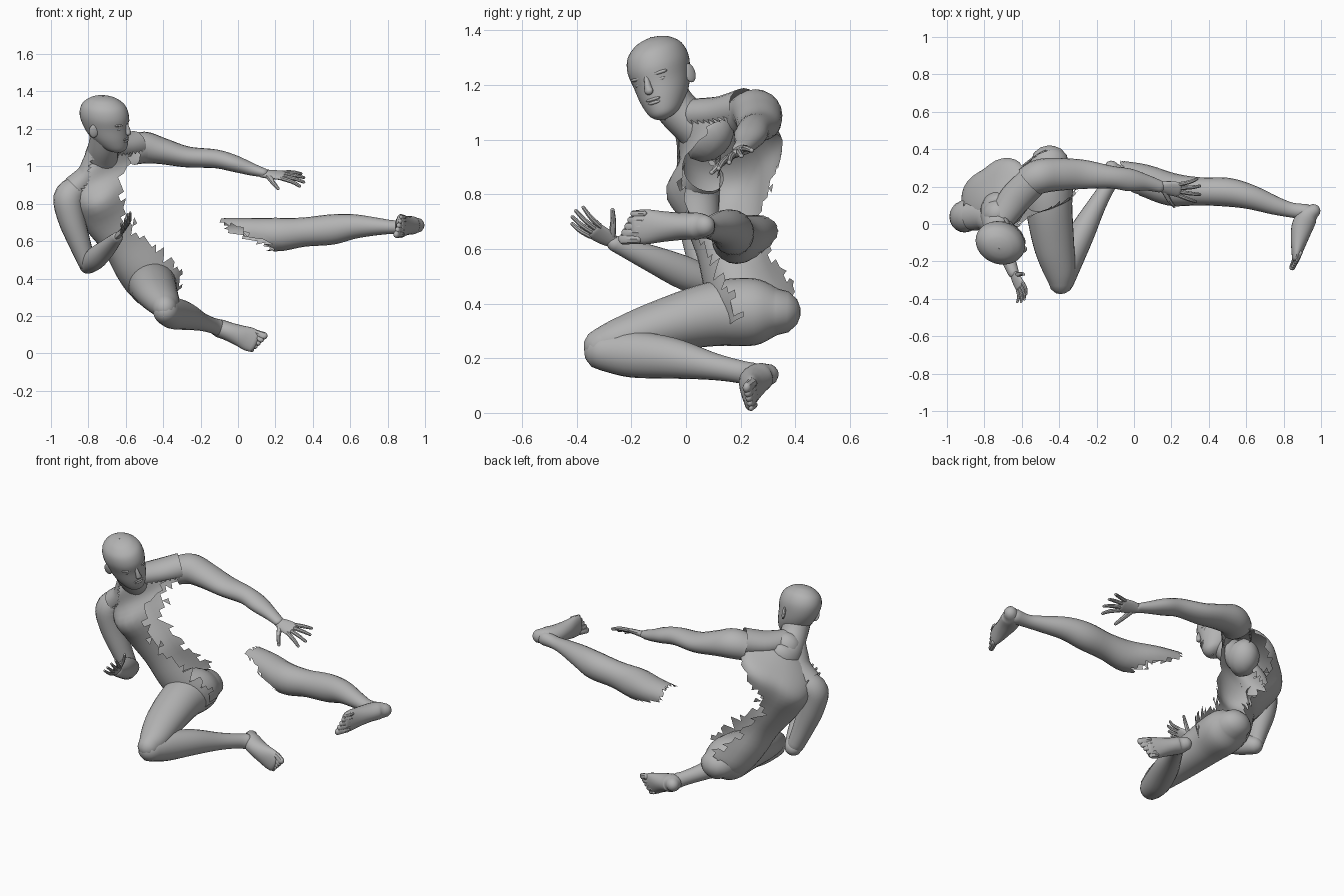
import bpy, bmesh, math, random
from mathutils import Vector as V, Matrix

random.seed(4)
cube = bpy.data.objects.get("Cube")
if cube:
    bpy.data.objects.remove(cube)

grey = bpy.data.materials.new("stone grey")
grey.use_nodes = True
COL = (0.45, 0.45, 0.45, 1)
grey.diffuse_color = COL
grey.node_tree.nodes["Principled BSDF"].inputs["Base Color"].default_value = COL


def finish(bm, name):
    me = bpy.data.meshes.new(name)
    bm.to_mesh(me)
    bm.free()
    ob = bpy.data.objects.new(name, me)
    bpy.context.collection.objects.link(ob)
    me.materials.append(grey)
    bpy.ops.object.select_all(action='DESELECT')
    ob.select_set(True)
    bpy.context.view_layer.objects.active = ob
    bpy.ops.object.shade_smooth_by_angle(angle=math.radians(40))
    return ob


def spline(rows, steps):
    """Catmull-Rom through rows of numbers; returns (parameter, values)."""
    out, n = [], len(rows)
    for i in range(n - 1):
        p = [rows[max(i - 1, 0)], rows[i], rows[i + 1], rows[min(i + 2, n - 1)]]
        for s in range(steps + (i == n - 2)):
            t = s / steps
            out.append((i + t, [0.5 * (2 * b + (c - a) * t + (2 * a - 5 * b + 4 * c - d) * t * t
                                       + (3 * b - a - 3 * c + d) * t ** 3)
                                for a, b, c, d in zip(*p)]))
    return out


def wrap(deg):
    return (deg + 180) % 360 - 180


def tube(name, rows, ref=(0, 0, 1), axis=None, seg=20, steps=5, keep=None, ends=(True, True), bumps=()):
    """Swept ellipse. Row = x, y, z, radius across, radius along ref."""
    pts = spline(rows, steps)
    cs = [V(p[1][:3]) for p in pts]
    rings = []
    for i, (u, p) in enumerate(pts):
        t = V(axis) if axis else cs[min(i + 1, len(cs) - 1)] - cs[max(i - 1, 0)]
        t.normalize()
        b = (V(ref) - t * t.dot(V(ref))).normalized()
        rings.append((u, cs[i], t, b, p[3], p[4]))
    # rounded ends
    for end, sign in ((0, -1), (-1, 1)):
        if not ends[end]:
            continue
        u, c, t, b, ra, rb = rings[end]
        r = min(ra, rb)
        extra = [(u, c + t * sign * r * math.sin(k), t, b, ra * math.cos(k), rb * math.cos(k))
                 for k in (0.5, 1.0, 1.4)]
        rings = rings + extra if end else extra[::-1] + rings
    bm = bmesh.new()
    vs = []
    for u, c, t, b, ra, rb in rings:
        a = b.cross(t)
        row = []
        for j in range(seg):
            k = 2 * math.pi * j / seg
            # muscle bumps: angle, ring, angular spread, ring spread, strength
            g = 1 + sum(s * math.exp(-(wrap(math.degrees(k) - a0) / da) ** 2 - ((u - u0) / du) ** 2)
                        for a0, u0, da, du, s in bumps)
            row.append(bm.verts.new(c + (a * ra * math.cos(k) + b * rb * math.sin(k)) * g))
        vs.append(row)
    for i in range(len(vs) - 1):
        for j in range(seg):
            k = (j + 1) % seg
            quad = (vs[i][j], vs[i + 1][j], vs[i + 1][k], vs[i][k])
            if not keep:
                bm.faces.new(quad)
                continue
            # open parts are cut triangle by triangle
            for tri, o in ((quad[:3], 0.33), ((quad[0], quad[2], quad[3]), 0.67)):
                mid = sum((v.co for v in tri), V()) / 3
                if keep(wrap(360 * (j + o) / seg), rings[i][0] + (1 - o) / steps, mid):
                    bm.faces.new(tri)
    for ring, on in ((vs[0], ends[0]), (vs[-1], ends[1])):
        if on:
            bm.faces.new(ring)
    bmesh.ops.delete(bm, geom=[v for v in bm.verts if not v.link_faces], context='VERTS')
    bmesh.ops.recalc_face_normals(bm, faces=bm.faces)
    return finish(bm, name)


def blob(name, centre, radii, axes):
    bm = bmesh.new()
    bmesh.ops.create_uvsphere(bm, u_segments=20, v_segments=12, radius=1)
    m = Matrix([a.normalized() * r for a, r in zip(axes, radii)]).transposed().to_4x4()
    bmesh.ops.transform(bm, matrix=Matrix.Translation(centre) @ m, verts=bm.verts)
    return finish(bm, name)


# Body frame: left, up, forward
L = V((0.73, 0.45, 0.5)).normalized()
U = V((-0.44, -0.17, 0.88)).normalized()
F = L.cross(U).normalized()
CHEST = V((-.73, .145, .97))


def lerp(table, u):
    for (u0, a0), (u1, a1) in zip(table, table[1:]):
        if u <= u1:
            return a0 + (a1 - a0) * max(0, (u - u0) / (u1 - u0))
    return table[-1][1]


# Torso shell, torn open along the left flank
back_edge = [(1.5, -5), (2.2, -22), (2.8, -48), (3.3, -72), (4, -90), (4.6, -92), (5.5, -82), (6, -72), (8, -65)]
front_edge = [(1.5, 35), (2.2, 66), (3, 92), (4, 102), (5, 92), (6, 80), (7, 65), (8, 60)]


def torso_keep(ang, u, mid):
    j = random.uniform(-5, 5) + 6 * math.sin(u * 9)
    return u < 1.6 or not (lerp(back_edge, u) + j < ang < lerp(front_edge, u) - j)


tube("torso", [(-.73, .055, 1.07, .085, .08), (-.73, .10, 1.03, .17, .115), (-.73, .145, .97, .225, .155),
               (-.71, .145, .88, .22, .17), (-.645, .155, .75, .20, .15), (-.565, .18, .62, .18, .13),
               (-.49, .22, .50, .19, .145), (-.43, .25, .40, .18, .15), (-.40, .25, .31, .12, .11)],
     ref=F, axis=-U, seg=36, steps=4, keep=torso_keep, ends=(True, False),
     bumps=[(125, 3.2, 28, .6, .24), (55, 3.0, 28, .6, .12), (-128, 2.8, 28, .8, .10),
            (-52, 2.6, 30, .8, .16), (-90, 4, 12, 2.5, -.06)])


# Neck, shoulder slopes and head
def upper_half(ang, u, mid):
    return ang > -25 or ang < -155


tube("neck", [(-.71, -.085, 1.19, .078, .08), (-.72, -.03, 1.11, .076, .08),
              (-.73, .04, 1.05, .085, .09), (-.73, .08, 1.02, .11, .09)], ref=(.9, -.4, 0))
tube("left_shoulder_slope", [(-.715, .02, 1.09, .07, .06), (-.64, .13, 1.095, .085, .065),
                             (-.55, .22, 1.115, .085, .075)], keep=upper_half, ends=(False, False))
tube("right_shoulder_slope", [(-.745, .01, 1.07, .07, .06), (-.795, .045, .965, .08, .06),
                              (-.87, .045, .885, .08, .07)], keep=upper_half, ends=(False, False))
HU = V((0, -.30, .95)).normalized()
HF = V((.9, -.42, -.1))
HF = (HF - HU * HF.dot(HU)).normalized()
HL = HU.cross(HF)
base = V((-.715, -.042, 1.086))


def hp(side, fwd, up):
    return base + HL * side + HF * fwd + HU * up


skull = [(.0, .085, .004, .004), (.008, .078, .034, .034), (.03, .058, .062, .072), (.08, .03, .088, .105),
         (.14, .008, .103, .126), (.20, 0, .112, .136), (.25, -.004, .10, .121), (.282, -.006, .068, .083),
         (.296, -.007, .036, .044), (.301, -.007, .003, .003)]
tube("head", [(*hp(0, c, h), w, d) for h, c, w, d in skull], ref=HF, axis=HU, seg=32)
tube("nose", [(*hp(0, .122, .172), .009, .012), (*hp(0, .137, .138), .012, .014),
              (*hp(0, .143, .116), .017, .014)], ref=HF, seg=12)
for name, h, w in (("upper_lip", .083, .030), ("lower_lip", .070, .026)):
    blob(name, hp(0, .128, h), (w, .011, .007), (HL, HF, HU))
for s, side in ((1, "left"), (-1, "right")):
    blob(side + "_eye", hp(s * .045, .110, .147), (.02, .011, .008), (HL - HF * s * .4, HF + HL * s * .4, HU))
    blob(side + "_brow", hp(s * .045, .113, .17), (.034, .013, .008), (HL - HF * s * .4, HF + HL * s * .4, HU))
    blob(side + "_ear", hp(s * .106, -.012, .135), (.011, .024, .036), (HL, HF - HL * s * .4, HU))


# Arms, open where they meet the hollow chest
def left_arm_keep(ang, u, mid):
    return (mid - CHEST).dot(L) > .17


def right_arm_keep(ang, u, mid):
    return (mid - CHEST).dot(L) < -.175


tube("left_arm", [(-.57, .22, 1.085, .085, .08), (-.50, .255, 1.10, .092, .085), (-.40, .265, 1.08, .087, .07),
                  (-.27, .265, 1.05, .078, .056), (-.12, .25, 1.04, .06, .05), (-.02, .235, 1.015, .06, .045),
                  (.07, .22, .985, .042, .034), (.14, .20, .965, .032, .024)],
     keep=left_arm_keep, ends=(False, True))
tube("right_upper_arm", [(-.86, .065, .875, .075, .08), (-.905, .04, .83, .082, .085), (-.89, .045, .72, .073, .078),
                         (-.85, .06, .60, .06, .066), (-.81, .08, .49, .048, .056)],
     ref=(0, 1, 0), keep=right_arm_keep)
tube("right_forearm", [(-.80, .09, .475, .05, .05), (-.76, 0, .51, .055, .062), (-.70, -.12, .562, .045, .05),
                       (-.645, -.26, .62, .03, .03)])


def hand(side, wrist, fwd, thumb, fan, curl, size):
    """Palm, four fanned fingers and a thumb; curl bends fingers along the palm normal."""
    w, f = V(wrist), V(fwd).normalized()
    t = V(thumb)
    t = (t - f * t.dot(f)).normalized()
    n = f.cross(t)

    def at(a, b, c=0):
        return w + (f * a + t * b + n * c * curl) * size
    tube(side + "_palm", [(*at(-.05, 0), .11 * size, .09 * size), (*at(.2, 0), .18 * size, .075 * size),
                          (*at(.45, 0), .20 * size, .06 * size)], ref=n, seg=16)
    for k, ln in enumerate((.44, .5, .46, .36)):
        b = .15 - .1 * k
        sp = (.15 - .12 * k) * fan
        tube(f"{side}_finger_{k + 1}",
             [(*at(.45, b), .052 * size, .052 * size),
              (*at(.45 + ln * .55, b + sp * ln * .8, .05), .048 * size, .048 * size),
              (*at(.45 + ln, b + sp * ln * 1.6, .2), .036 * size, .036 * size)], ref=n, seg=8, steps=3)
    tube(side + "_thumb", [(*at(.12, .1), .07 * size, .06 * size), (*at(.28, .34, .08), .055 * size, .05 * size),
                           (*at(.42, .5, .2), .038 * size, .038 * size)], ref=n, seg=8, steps=3)


hand("left", (.14, .20, .96), (1, -.16, -.09), (0, -1, -.55), 1.3, .4, .23)
hand("right", (-.645, -.265, .625), (.4, -.75, .45), (.6, .2, .75), .6, .8, .195)

# Right leg, folded at the knee
tube("right_thigh", [(-.45, .335, .37, .10, .085), (-.455, .25, .37, .13, .123), (-.455, .10, .362, .125, .118),
                     (-.43, -.10, .315, .11, .095), (-.40, -.24, .27, .088, .078), (-.392, -.31, .245, .065, .065)], seg=28)
tube("right_shin", [(-.388, -.305, .225, .068, .07), (-.35, -.20, .215, .075, .085), (-.28, -.05, .20, .07, .075),
                    (-.20, .10, .17, .05, .05), (-.14, .20, .15, .04, .042), (-.11, .24, .14, .04, .045)])


# Left leg, torn off above the knee
def leg_keep(ang, u, mid):
    h = min(1, max(0, (mid.z - .57) / .13 + (mid.y - .2) * 1.5))
    return mid.x > .16 - .24 * h + random.uniform(-.03, .03)


tube("left_leg", [(-.09, .265, .665, .075, .06), (.05, .235, .65, .085, .075), (.20, .185, .635, .088, .09),
                  (.35, .175, .648, .075, .078), (.50, .17, .662, .077, .081), (.62, .145, .678, .066, .066),
                  (.75, .10, .678, .05, .046), (.84, .075, .675, .04, .036), (.92, .065, .68, .042, .042)],
     seg=20, steps=4, keep=leg_keep, ends=(False, True))


def foot(side, heel, toe, up, medial):
    """Sole line from heel to toe, height profile above it, five toes."""
    h, d = V(heel), V(toe) - V(heel)
    ln = d.length
    d.normalize()
    n = V(up)
    n = (n - d * n.dot(d)).normalized()
    m = n.cross(d) * medial
    prof = ((.08, .040, .038), (.18, .049, .055), (.35, .050, .058), (.55, .056, .046), (.72, .064, .031), (.82, .061, .022))
    tube(side + "_foot", [(*(h + d * ln * f + n * b), a, b) for f, a, b in prof], ref=n, seg=20)
    for k in range(5):
        r = .02 - .002 * k
        p = h + d * ln * (.80 - .02 * k) + m * (.044 - .023 * k) + n * r
        q = p + d * ln * (.17 - .012 * k)
        tube(f"{side}_toe_{k + 1}", [(*p, r * .9, r), (*q, r, r * .8)], ref=n, seg=8, steps=3)


foot("right", (-.13, .345, .14), (.14, .235, .045), (-.35, -.85, .2), 1)
foot("left", (1.005, .08, .685), (.86, -.25, .68), (-.9, .4, 0), -1)
